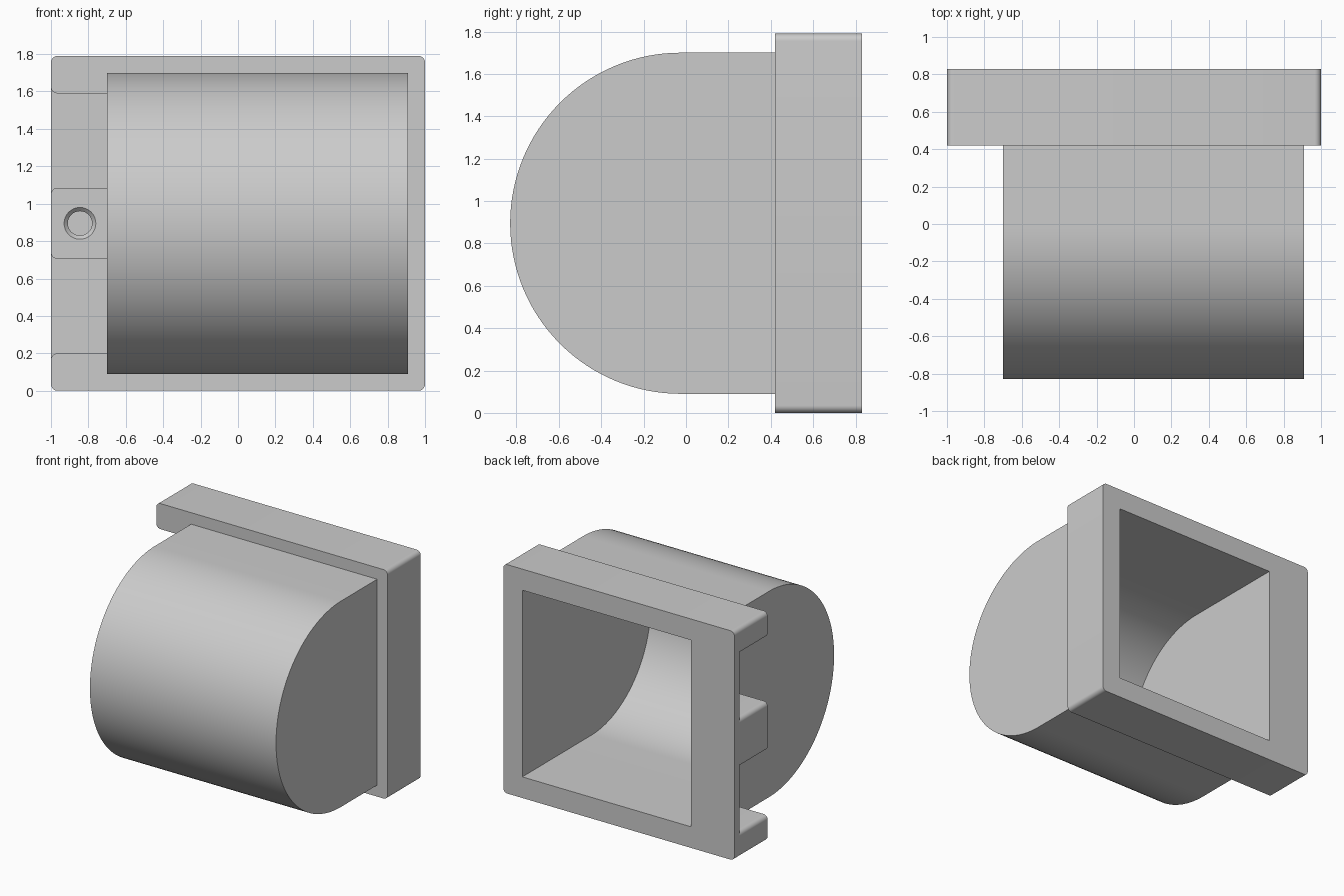
import bpy, bmesh
from math import sin, cos, pi, radians
from mathutils import Vector

if "Cube" in bpy.data.objects:
    bpy.data.objects.remove(bpy.data.objects["Cube"])

grey = bpy.data.materials.new("grey plastic")
grey.use_nodes = True
colour = (0.6, 0.6, 0.6, 1)
grey.diffuse_color = colour
grey.node_tree.nodes["Principled BSDF"].inputs["Base Color"].default_value = colour

HEIGHT, MID = 1.79, 0.895
FRONT, BACK = 0.42, 0.83
DOME_X, DOME_Y = 0.105, -0.025
RADIUS, WALL = 0.805, 0.075
ROUND = 0.035


def arc(cx, cy, r, start, end, steps):
    """Points along an arc, angles in degrees."""
    angles = [radians(start + (end - start) * i / steps) for i in range(steps + 1)]
    return [(cx + r * cos(a), cy + r * sin(a)) for a in angles]


def prism(name, points, offset):
    """Extrude a closed 3D outline along an offset."""
    bm = bmesh.new()
    face = bm.faces.new([bm.verts.new(p) for p in points])
    ext = bmesh.ops.extrude_face_region(bm, geom=[face])
    moved = [g for g in ext["geom"] if isinstance(g, bmesh.types.BMVert)]
    bmesh.ops.translate(bm, vec=Vector(offset), verts=moved)
    bmesh.ops.recalc_face_normals(bm, faces=bm.faces)
    return make_object(name, bm)


def make_object(name, bm):
    mesh = bpy.data.meshes.new(name)
    bm.to_mesh(mesh)
    bm.free()
    mesh.materials.append(grey)
    obj = bpy.data.objects.new(name, mesh)
    bpy.context.collection.objects.link(obj)
    return obj


def combine(target, other, operation):
    """Apply a boolean and discard the helper."""
    bpy.context.view_layer.objects.active = target
    mod = target.modifiers.new("combine", "BOOLEAN")
    mod.operation, mod.solver, mod.object = operation, "EXACT", other
    bpy.ops.object.modifier_apply(modifier=mod.name)
    bpy.data.objects.remove(other)


def half_round(name, r, half_width, back):
    """Half cylinder along x that runs straight to the back."""
    outline = arc(DOME_Y, MID, r, 90, 270, 64) + [(back, MID - r), (back, MID + r)]
    x = DOME_X - half_width
    return prism(name, [(x, y, z) for y, z in outline], (2 * half_width, 0, 0))


# Rounded rectangular flange
r = ROUND
corners = [(1 - r, HEIGHT - r, 0), (r - 1, HEIGHT - r, 90), (r - 1, r, 180), (1 - r, r, 270)]
outline = [p for x, z, a in corners for p in arc(x, z, r, a, a + 90, 8)]
housing = prism("housing", [(x, FRONT, z) for x, z in outline], (0, BACK - FRONT, 0))

# Two side slots with rounded mouths, leaving three tabs and a thin back plate
for low, high in [(0.20, 0.705), (1.085, 1.59)]:
    slot = [(-0.6, low)] + arc(r - 1, low - r, r, 90, 180, 8) + [(-1.1, low - r)]
    slot += [(-1.1, high + r)] + arc(r - 1, high + r, r, 180, 270, 8) + [(-0.6, high)]
    cutter = prism("slot_cutter", [(x, FRONT - 0.1, z) for x, z in slot], (0, 0.45, 0))
    combine(housing, cutter, "DIFFERENCE")

# Rounded hollow body
combine(housing, half_round("dome", RADIUS, RADIUS, 0.80), "UNION")
inner = RADIUS - WALL
combine(housing, half_round("cavity_cutter", inner, inner, 1.0), "DIFFERENCE")

# Blind screw hole with a chamfered rim in the middle tab
bm = bmesh.new()
rings = []
for radius, y in [(0.105, FRONT - 0.02), (0.065, FRONT + 0.02), (0.065, FRONT + 0.28)]:
    rings.append([bm.verts.new((x, y, z)) for x, z in arc(-0.845, MID, radius, 0, 360, 32)[:-1]])
for a, b in zip(rings, rings[1:]):
    for i in range(32):
        j = (i + 1) % 32
        bm.faces.new((a[i], a[j], b[j], b[i]))
bm.faces.new(rings[0])
bm.faces.new(rings[-1])
bmesh.ops.recalc_face_normals(bm, faces=bm.faces)
combine(housing, make_object("hole_cutter", bm), "DIFFERENCE")

# Smooth curves, sharp edges
bpy.ops.object.select_all(action="DESELECT")
housing.select_set(True)
bpy.context.view_layer.objects.active = housing
bpy.ops.object.shade_smooth_by_angle(angle=radians(30))
